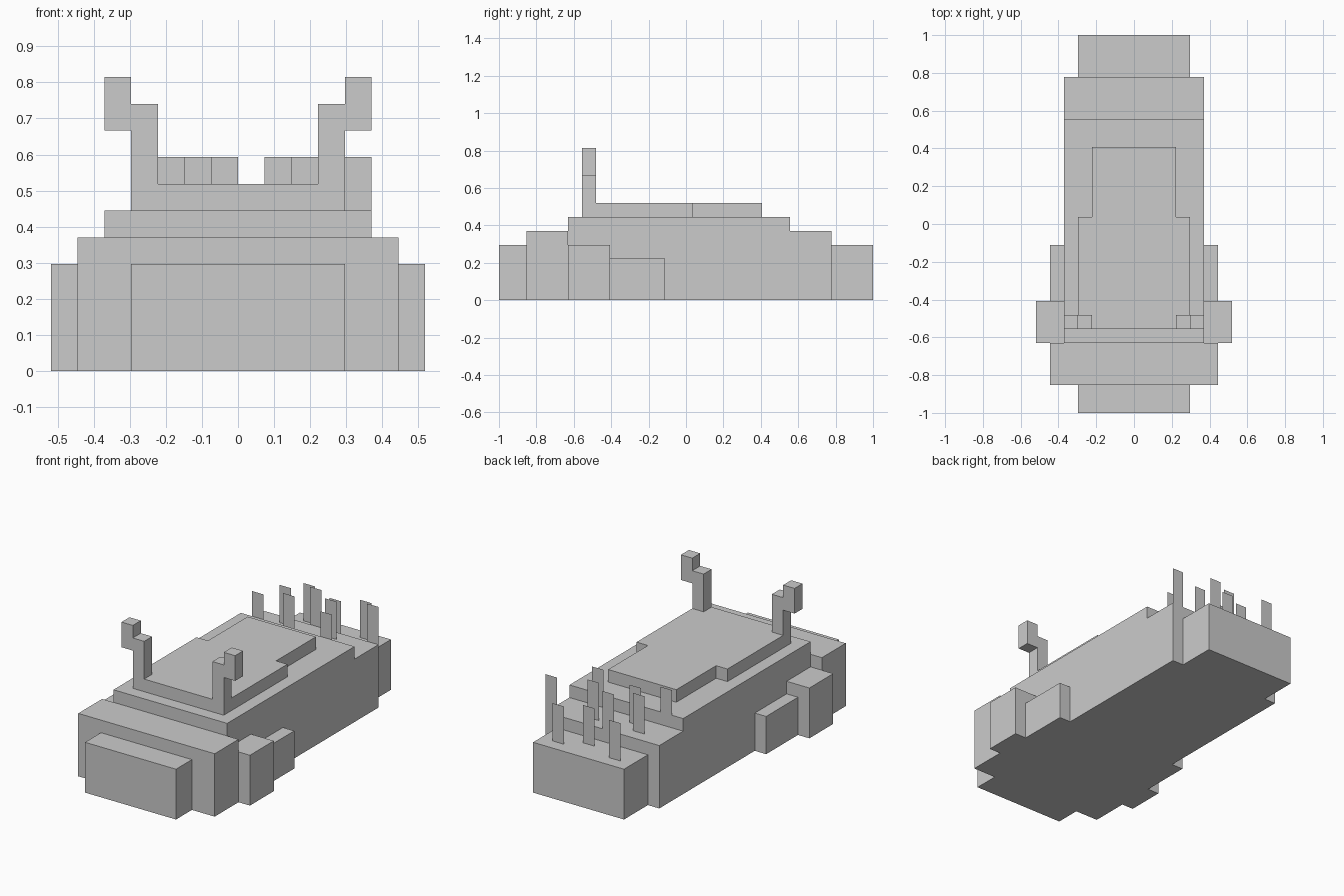
import bpy

if "Cube" in bpy.data.objects:
    bpy.data.objects.remove(bpy.data.objects["Cube"])

U = 2 / 27  # one block unit


def make(name, verts, faces):
    mesh = bpy.data.meshes.new(name)
    mesh.from_pydata([(x * U, y * U, z * U) for x, y, z in verts], [], faces)
    obj = bpy.data.objects.new(name, mesh)
    bpy.context.collection.objects.link(obj)
    return obj


def box(name, x0, x1, y0, y1, z0, z1):
    verts = [(x, y, z) for x in (x0, x1) for y in (y0, y1) for z in (z0, z1)]
    faces = [(0, 1, 3, 2), (4, 6, 7, 5), (0, 4, 5, 1),
             (2, 3, 7, 6), (0, 2, 6, 4), (1, 5, 7, 3)]
    return make(name, verts, faces)


def pair(name, *dims):
    # mirrored left/right boxes
    mod = box(name, *dims).modifiers.new("Mirror", 'MIRROR')
    mod.use_axis[0] = True
    mod.use_clip = False
    mod.use_mirror_merge = False


# Body, front to back
box("snout", -4, 4, -13.5, -11.5, 0, 4)
box("head", -6, 6, -11.5, -8.5, 0, 5)
box("body", -5, 5, -8.5, 7.5, 0, 6)
box("rump", -5, 5, 7.5, 10.5, 0, 5)
box("tail", -4, 4, 10.5, 13.5, 0, 4)

# Raised back plate, wide then narrow
box("back_plate_front", -4, 4, -7.5, 0.5, 6, 7)
box("back_plate_rear", -3, 3, 0.5, 5.5, 6, 7)

# Side limbs
pair("side_limb_front", 5, 7, -8.5, -5.5, 0, 4)
pair("side_limb_rear", 5, 6, -5.5, -1.5, 0, 3)

# Stalks with offset tips
pair("stalk", 3, 4, -7.5, -6.5, 7, 10)
pair("stalk_tip", 4, 5, -7.5, -6.5, 9, 11)

# Flat spines standing on rump and tail: left edge, y, base height
spines = [(4, 10.5, 5), (-1, 10.5, 5), (1, 9.5, 5), (-3, 9.5, 5), (-2, 8.5, 5),
          (2, 7.5, 5), (-4, 7.5, 5), (2, 12.5, 4), (0, 11.5, 4), (-3, 12.5, 4)]
for x, y, z in spines:
    make("spine", [(x, y, z), (x + 1, y, z), (x + 1, y, z + 3), (x, y, z + 3)],
         [(0, 1, 2, 3)])
